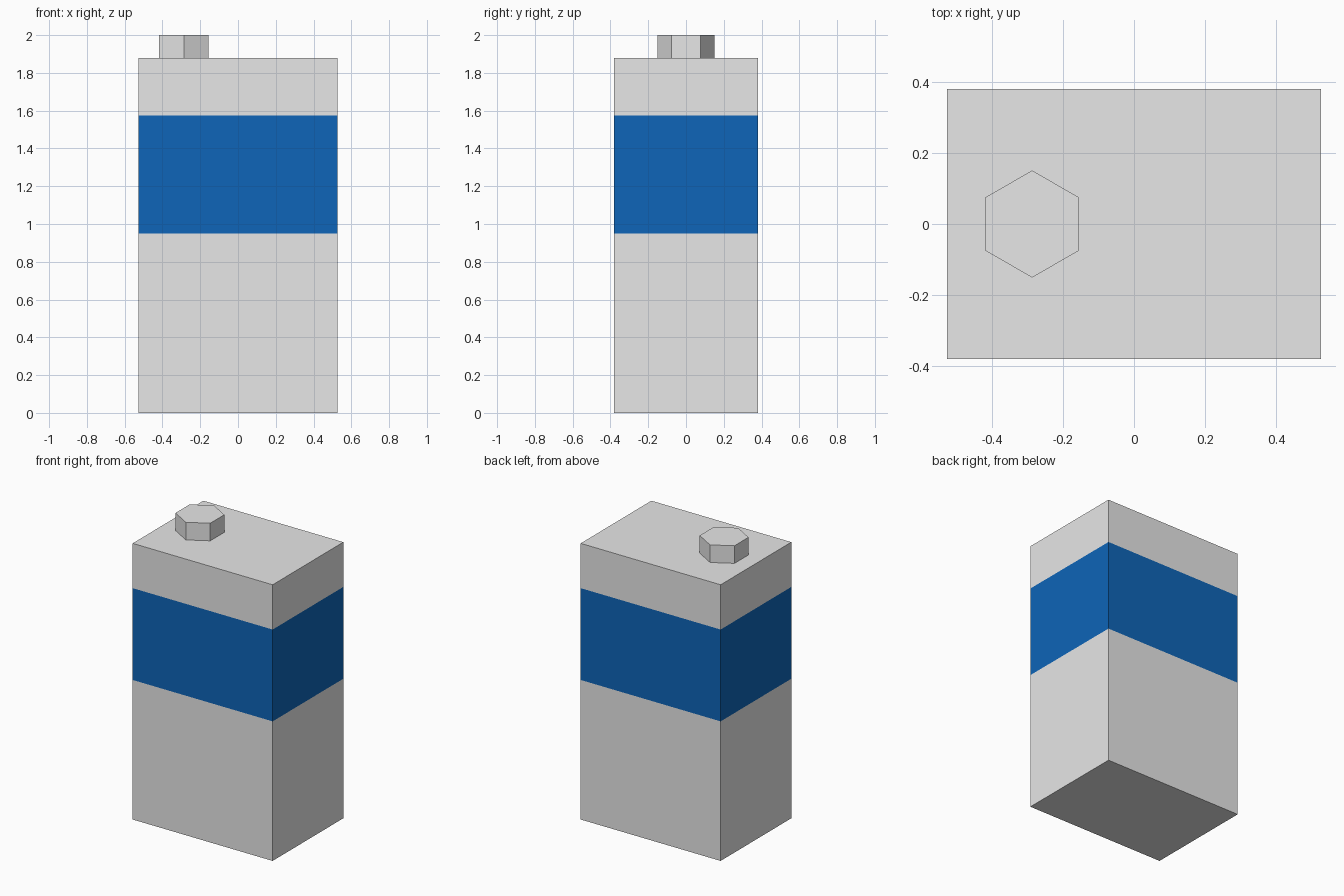
import bpy, bmesh, math
from mathutils import Matrix

if "Cube" in bpy.data.objects:
    bpy.data.objects.remove(bpy.data.objects["Cube"])

W, D, H = 1.054, 0.76, 1.88          # tin body size
BAND = (0.95, 1.575)                 # painted band heights


def material(name, rgb):
    m = bpy.data.materials.new(name)
    m.diffuse_color = (*rgb, 1)
    m.use_nodes = True
    m.node_tree.nodes["Principled BSDF"].inputs["Base Color"].default_value = m.diffuse_color
    return m


grey = material("light_grey", (0.8, 0.8, 0.8))
blue = material("blue", (0.0044, 0.13, 0.479))


def add_object(name, bm, *mats):
    mesh = bpy.data.meshes.new(name)
    bm.to_mesh(mesh)
    bm.free()
    for m in mats:
        mesh.materials.append(m)
    ob = bpy.data.objects.new(name, mesh)
    bpy.context.collection.objects.link(ob)
    return ob


# Tin body: box cut at the band heights, blue between them
bm = bmesh.new()
bmesh.ops.create_cube(bm, size=1, matrix=Matrix.Translation((0, 0, H / 2)) @ Matrix.Diagonal((W, D, H, 1)))
for z in BAND:
    bmesh.ops.bisect_plane(bm, geom=bm.verts[:] + bm.edges[:] + bm.faces[:],
                           plane_co=(0, 0, z), plane_no=(0, 0, 1))
for f in bm.faces:
    f.material_index = int(BAND[0] < f.calc_center_median().z < BAND[1])
add_object("tin_body", bm, grey, blue)

# Cap: six-sided, off-centre, corners pointing front and back
bm = bmesh.new()
bmesh.ops.create_cone(bm, cap_ends=True, segments=6, radius1=0.151, radius2=0.151, depth=2 - H)
corner = max(bm.verts, key=lambda v: v.co.y).co
turn = math.pi / 2 - math.atan2(corner.y, corner.x)
bmesh.ops.transform(bm, verts=bm.verts[:],
                    matrix=Matrix.Translation((-0.287, 0, (2 + H) / 2)) @ Matrix.Rotation(turn, 4, 'Z'))
add_object("cap", bm, grey)
